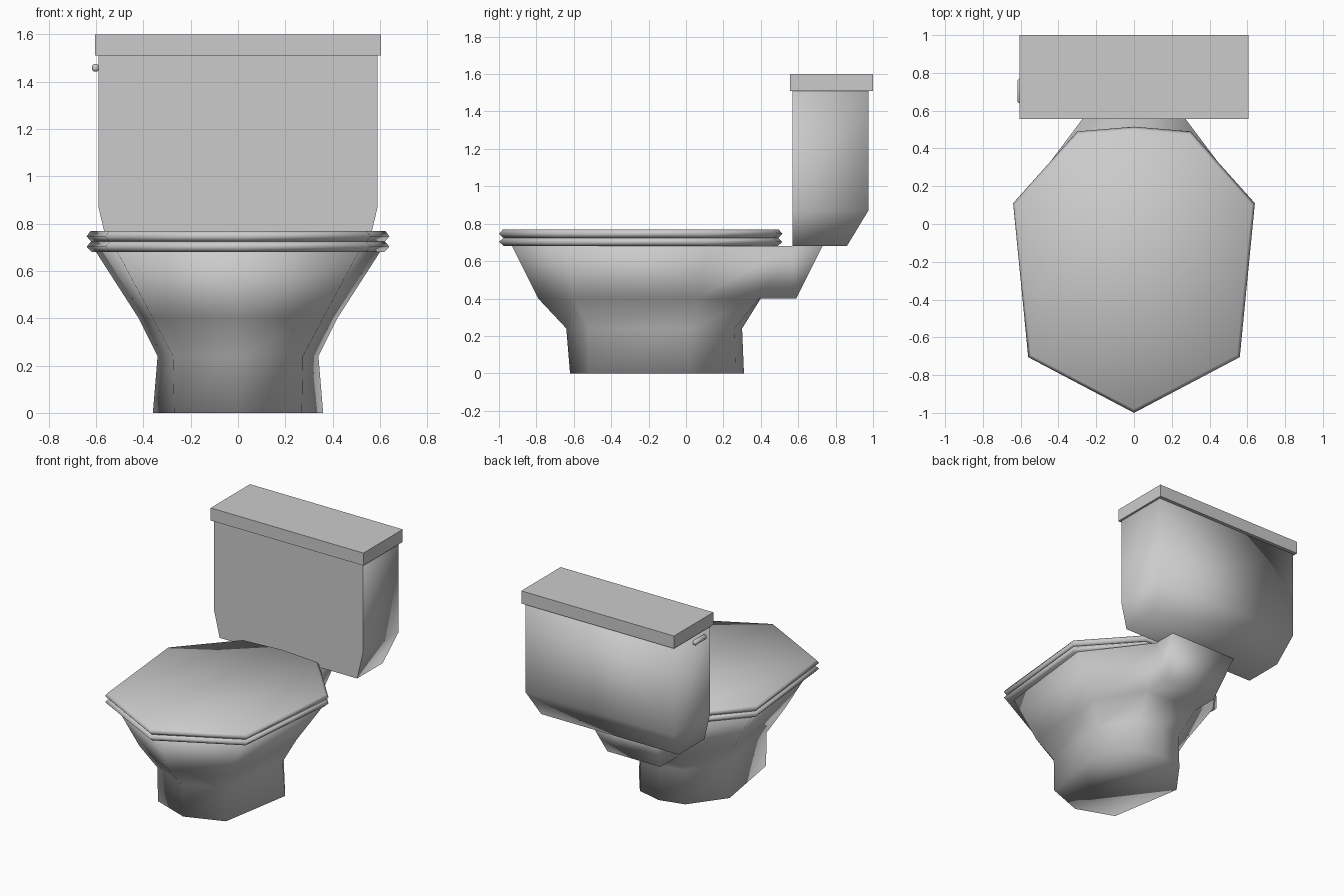
import bpy, bmesh

if "Cube" in bpy.data.objects:
    bpy.data.objects.remove(bpy.data.objects["Cube"])


def finish(bm, name, smooth=True):
    bmesh.ops.recalc_face_normals(bm, faces=bm.faces[:])
    for f in bm.faces:
        f.smooth = smooth
    me = bpy.data.meshes.new(name)
    bm.to_mesh(me)
    bm.free()
    ob = bpy.data.objects.new(name, me)
    bpy.context.collection.objects.link(ob)
    return ob


def loft(rings):
    """Skin a stack of rings, with a cap at each end; returns bmesh and side faces per level."""
    bm = bmesh.new()
    vs = [[bm.verts.new(p) for p in r] for r in rings]
    n = len(vs[0])
    sides = [[bm.faces.new((a[i], a[(i + 1) % n], b[(i + 1) % n], b[i])) for i in range(n)]
             for a, b in zip(vs, vs[1:])]
    bm.faces.new(vs[0][::-1])
    bm.faces.new(vs[-1])
    return bm, sides


def octagon(z, half):
    """Mirror five right-hand points (front to back) into an eight-sided ring."""
    pts = half + [(-x, y) for x, y in half[3:0:-1]]
    return [(x, y, z) for x, y in pts]


def rect(z, hx, y0, y1):
    return [(-hx, y0, z), (hx, y0, z), (hx, y1, z), (-hx, y1, z)]


# Pedestal and bowl
bm, sides = loft([
    octagon(0.00, [(0, -.62), (.27, -.52), (.36, .02), (.18, .265), (0, .31)]),
    octagon(0.24, [(0, -.64), (.275, -.52), (.34, .02), (.175, .26), (0, .30)]),
    octagon(0.40, [(0, -.79), (.36, -.60), (.42, .06), (.21, .39), (0, .40)]),
    octagon(0.68, [(0, -.93), (.51, -.66), (.60, .12), (.27, .56), (0, .56)]),
])
# Rear shelf under the tank, pulled out of the back of the bowl
back = sides[2][3:5]
new = bmesh.ops.extrude_face_region(bm, geom=back)["geom"]
for v in new:
    if isinstance(v, bmesh.types.BMVert):
        v.co.y = .73 if v.co.z > .5 else .59
old = [f for f in back if f.is_valid]
if old:
    bmesh.ops.delete(bm, geom=old, context='FACES')
finish(bm, "bowl")

# Seat and lid share one outline with a pointed rim
outline = [(0, -1.0), (.56, -.705), (.64, .11), (.30, .49), (0, .515)]


def slab(name, levels):
    bm, _ = loft([octagon(z, [(x * s, (y + .2) * s - .2) for x, y in outline]) for z, s in levels])
    finish(bm, name)


slab("seat", [(.68, .965), (.703, 1), (.724, .97)])
slab("seat_lid", [(.724, .97), (.746, 1), (.768, .975)])

# Tank: flat front, softly shaded sides and back, tapered bottom
bm, sides = loft([rect(.68, .545, .57, .86), rect(.87, .59, .57, .975), rect(1.51, .59, .57, .975)])
for level in sides:
    for i in (1, 3):
        for e in level[i].edges:
            if all(abs(v.co.y - .57) < 1e-4 for v in e.verts):
                e.smooth = False
for e in bm.edges:
    if all(abs(v.co.y - .57) < 1e-4 for v in e.verts) and min(v.co.z for v in e.verts) != .87:
        if abs(e.verts[0].co.z - e.verts[1].co.z) < 1e-4 and abs(e.verts[0].co.z - .87) > .01:
            e.smooth = False
finish(bm, "tank")

# Tank lid
bm, _ = loft([rect(1.51, .605, .555, 1.0), rect(1.60, .605, .555, 1.0)])
finish(bm, "tank_lid", smooth=False)

# Flush handle on the left side
bm, _ = loft([rect(1.443, .015, .64, .77), rect(1.475, .015, .64, .77)])
bmesh.ops.bevel(bm, geom=bm.edges[:], offset=.008, segments=1, affect='EDGES')
finish(bm, "flush_handle").location.x = -.602
